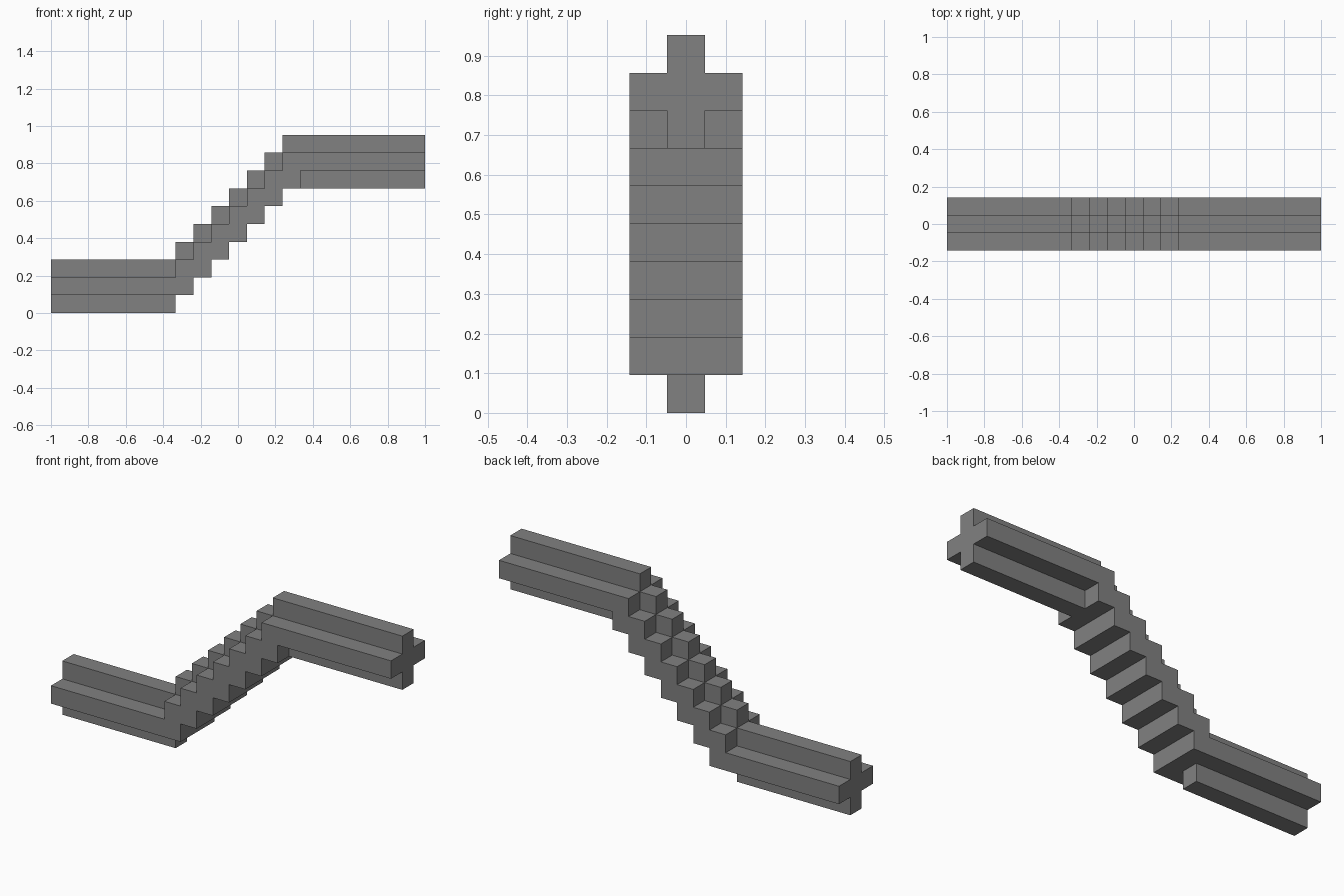
import bpy
import bmesh
from mathutils import Vector

if "Cube" in bpy.data.objects:
    bpy.data.objects.remove(bpy.data.objects["Cube"], do_unlink=True)

LENGTH, DEPTH = 21, 3          # size in blocks
UNIT = 2 / LENGTH              # edge of one block
STEPS = range(7, 14)           # block columns of the staircase

grey = bpy.data.materials.new("plain grey")
grey.use_nodes = True
colour = (0.22, 0.22, 0.22, 1)
grey.diffuse_color = colour
grey.node_tree.nodes["Principled BSDF"].inputs["Base Color"].default_value = colour

cells = set()


def fill(xs, ys, zs):
    cells.update((x, y, z) for x in xs for y in ys for z in zs)


def cross_rail(xs, base):
    """Plus-shaped beam: upright web with a flange on both sides."""
    fill(xs, [1], range(base, base + 3))
    fill(xs, range(DEPTH), [base + 1])


# Level rails at both ends
cross_rail(range(0, STEPS[0]), 0)
cross_rail(range(STEPS[-1] + 1, LENGTH), 7)

# Staircase: full-width steps with a raised block along the middle
for i, x in enumerate(STEPS):
    fill([x], range(DEPTH), [i + 1, i + 2])
    fill([x], [1], [i + 3])


def outer_shell(name):
    """Keep only the block faces that touch air, then merge flat areas."""
    bm = bmesh.new()
    for cell in cells:
        for axis in range(3):
            for side in (-1, 1):
                n = Vector((0, 0, 0))
                n[axis] = side
                if tuple(int(c + d) for c, d in zip(cell, n)) in cells:
                    continue
                u, v = Vector((0, 0, 0)), Vector((0, 0, 0))
                u[(axis + 1) % 3] = 0.5
                v[(axis + 2) % 3] = 0.5 * side
                mid = Vector(cell) + Vector((0.5, 0.5, 0.5)) + n / 2
                corners = (mid - u - v, mid + u - v, mid + u + v, mid - u + v)
                bm.faces.new([bm.verts.new(p) for p in corners])
    bmesh.ops.remove_doubles(bm, verts=bm.verts, dist=0.01)
    bmesh.ops.dissolve_limit(bm, angle_limit=0.02, verts=bm.verts, edges=bm.edges)
    for vert in bm.verts:
        vert.co = (vert.co - Vector((LENGTH / 2, DEPTH / 2, 0))) * UNIT
    mesh = bpy.data.meshes.new(name)
    bm.to_mesh(mesh)
    bm.free()
    mesh.materials.append(grey)
    obj = bpy.data.objects.new(name, mesh)
    bpy.context.collection.objects.link(obj)


outer_shell("stepped_rail")
